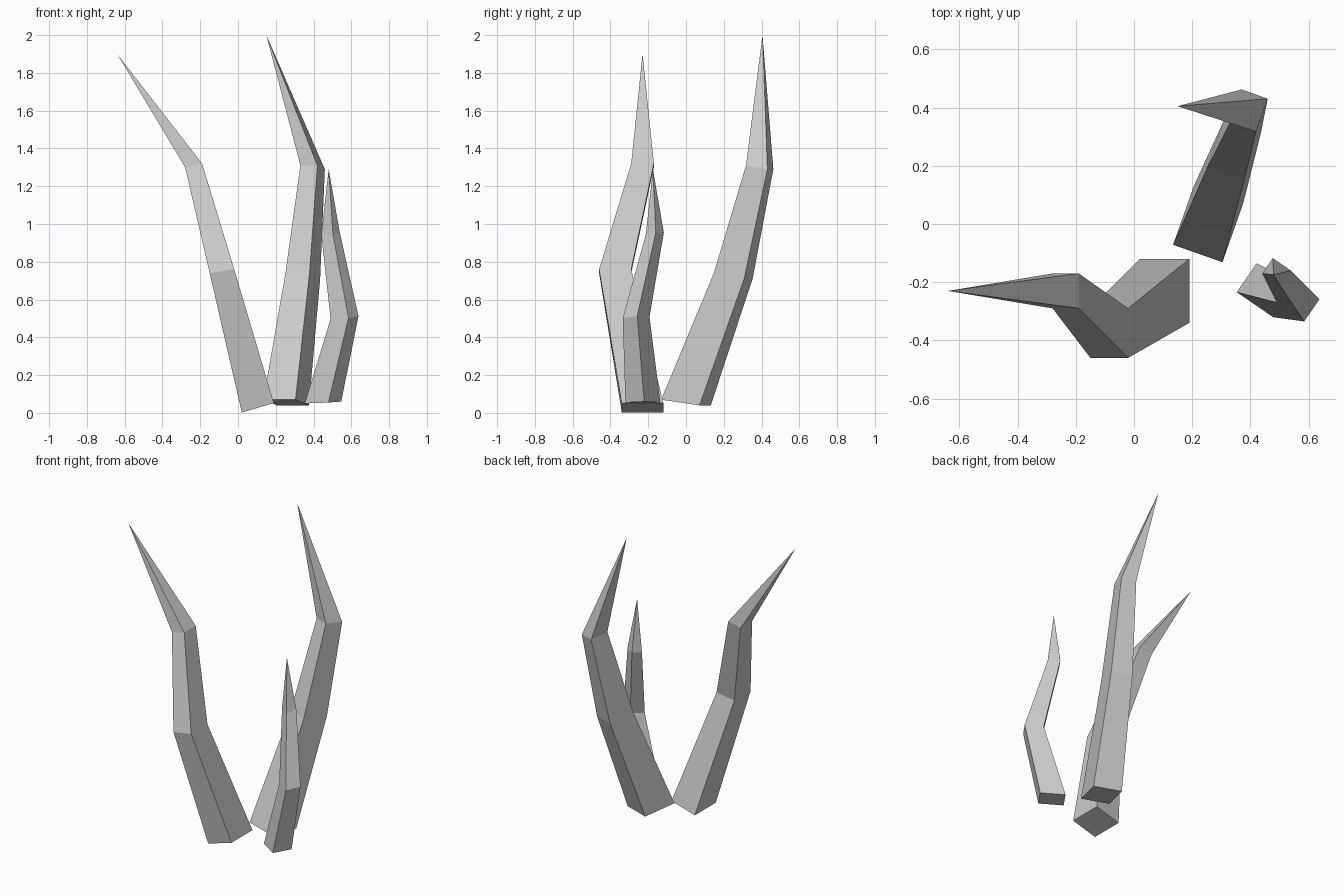
import bpy, bmesh
from math import radians
from mathutils import Matrix, Vector

old = bpy.data.objects.get("Cube")
if old:
    bpy.data.objects.remove(old, do_unlink=True)

# One plain grey for every spike
grey = bpy.data.materials.new("plain_grey")
grey.use_nodes = True
colour = (0.6, 0.6, 0.6, 1)
grey.diffuse_color = colour
grey.node_tree.nodes["Principled BSDF"].inputs["Base Color"].default_value = colour


def spike(name, yaw, rings, tip):
    """Four-sided bent spike. Ring: centre, width, depth, rise across width, rise across depth."""
    bm = bmesh.new()
    turn = Matrix.Rotation(radians(yaw), 3, "Z")
    loops = []
    for centre, width, depth, rise_w, rise_d in rings:
        corners = ((-.5, -.5), (.5, -.5), (.5, .5), (-.5, .5))
        loops.append([bm.verts.new(Vector(centre) + turn @ Vector(
            (u * width, v * depth, u * rise_w + v * rise_d))) for u, v in corners])
    bm.faces.new(loops[0][::-1])
    for low, high in zip(loops, loops[1:]):
        for i in range(4):
            j = (i + 1) % 4
            bm.faces.new((low[i], low[j], high[j], high[i]))
    point = bm.verts.new(tip)
    for i in range(4):
        bm.faces.new((loops[-1][i], loops[-1][(i + 1) % 4], point))
    bmesh.ops.recalc_face_normals(bm, faces=bm.faces)
    mesh = bpy.data.meshes.new(name)
    bm.to_mesh(mesh)
    bm.free()
    mesh.materials.append(grey)
    bpy.context.collection.objects.link(bpy.data.objects.new(name, mesh))


# Long spike bending to the right
spike("right_spike", 0, [
    ((.105, -.23, .027), .17, .22, .05, 0),
    ((-.085, -.375, .75), .13, .17, .02, 0),
    ((-.235, -.23, 1.31), .09, .12, .02, 0)], (-.64, -.23, 1.9))

# Tallest spike, leaning back
spike("back_spike", -19.4, [
    ((.255, 0, .055), .18, .215, 0, -.03),
    ((.343, .25, .725), .135, .17, 0, -.03),
    ((.395, .39, 1.3), .095, .12, 0, -.02)], (.15, .405, 2))

# Short spike on the left
spike("left_spike", -34.5, [
    ((.45, -.228, .055), .152, .12, .005, .005),
    ((.564, -.264, .505), .115, .093, .005, .01),
    ((.49, -.165, .95), .075, .064, 0, .01)], (.48, -.175, 1.29))
